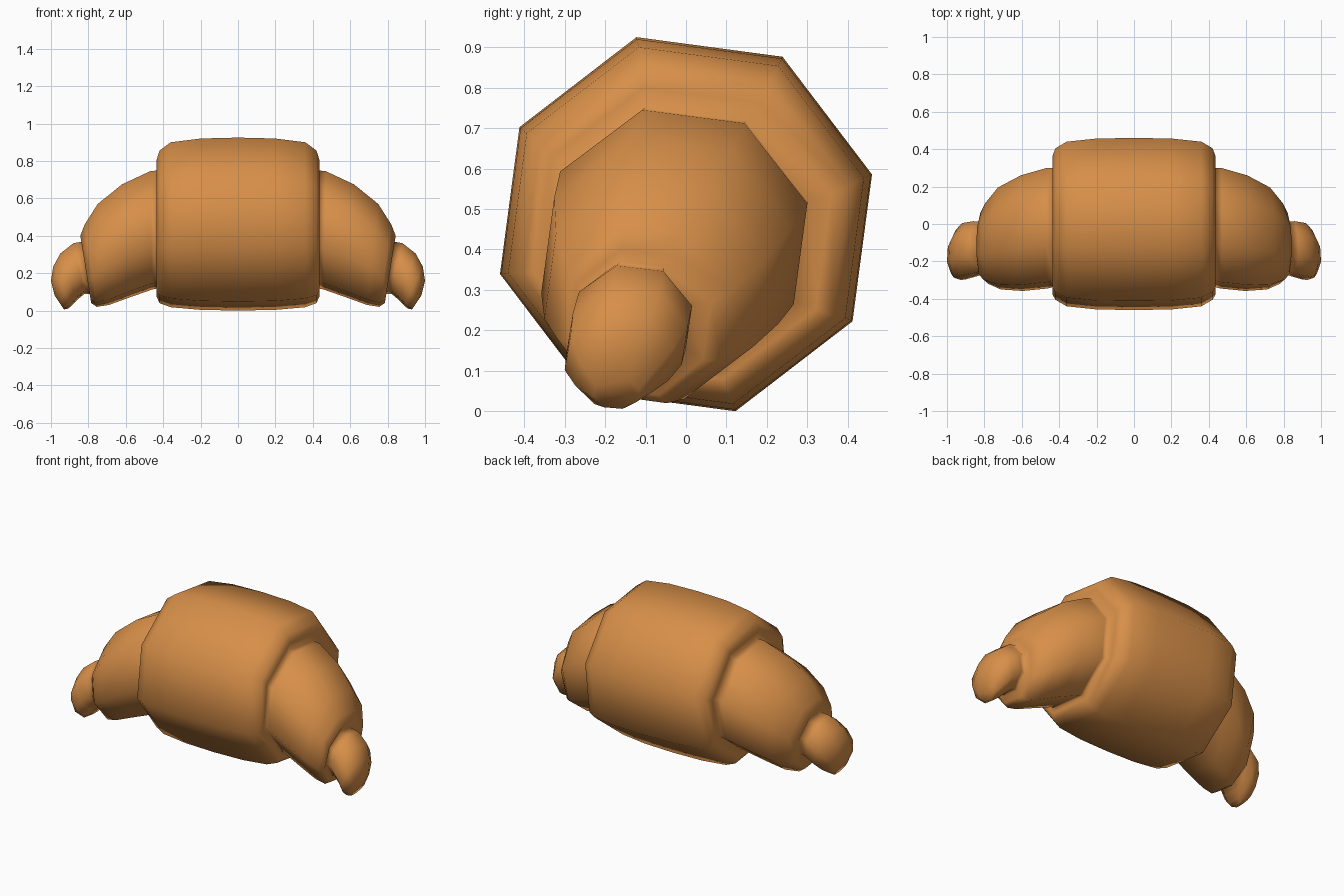
import bpy, bmesh, math

crust = bpy.data.materials.new("golden crust")
crust.diffuse_color = (0.68, 0.275, 0.066, 1)

SIDES = 8
TURN = math.radians(14.9)   # roll of the octagonal section
FIT = math.cos(TURN)        # octagon extent relative to its radius

# Right half, middle to tip. Each ring: top x, top z, bottom x, bottom z, y min, y max
rings = [
    # thick middle roll
    (0.00, 0.925, 0.00, 0.00, -0.460, 0.460),
    (0.20, 0.92, 0.20, 0.004, -0.457, 0.457),
    (0.36, 0.90, 0.36, 0.018, -0.440, 0.440),
    (0.42, 0.855, 0.42, 0.04, -0.405, 0.405),
    (0.437, 0.80, 0.437, 0.08, -0.375, 0.36),
    # fold, then side roll
    (0.425, 0.75, 0.425, 0.12, -0.335, 0.30),
    (0.47, 0.745, 0.46, 0.112, -0.345, 0.30),
    (0.62, 0.675, 0.58, 0.07, -0.358, 0.26),
    (0.75, 0.57, 0.69, 0.03, -0.35, 0.195),
    (0.82, 0.46, 0.755, 0.02, -0.32, 0.11),
    (0.843, 0.40, 0.785, 0.04, -0.29, 0.06),
    # fold, then small tip
    (0.825, 0.37, 0.785, 0.09, -0.265, 0.01),
    (0.88, 0.36, 0.82, 0.09, -0.28, 0.015),
    (0.95, 0.305, 0.862, 0.055, -0.295, 0.005),
    (0.988, 0.235, 0.89, 0.025, -0.30, -0.03),
    (1.00, 0.16, 0.91, 0.01, -0.275, -0.075),
    (0.98, 0.08, 0.93, 0.006, -0.23, -0.115),
]


def add_ring(bm, ring, side):
    """Octagonal section, stretched between its top and bottom points."""
    tx, tz, bx, bz, y0, y1 = ring
    verts = []
    for k in range(SIDES):
        a = TURN + k * math.tau / SIDES
        c, s = math.cos(a) / FIT, math.sin(a) / FIT
        x = (tx + bx) / 2 + s * (tx - bx) / 2
        z = (tz + bz) / 2 + s * (tz - bz) / 2
        y = (y0 + y1) / 2 + c * (y1 - y0) / 2
        verts.append(bm.verts.new((side * x, y, z)))
    return verts


# Loft the whole pastry from left tip to right tip
bm = bmesh.new()
loops = [add_ring(bm, r, -1) for r in reversed(rings[1:])]
loops += [add_ring(bm, r, 1) for r in rings]
for a, b in zip(loops, loops[1:]):
    for k in range(SIDES):
        n = (k + 1) % SIDES
        bm.faces.new((a[k], a[n], b[n], b[k]))
bm.faces.new(loops[0])
bm.faces.new(loops[-1])
bmesh.ops.recalc_face_normals(bm, faces=bm.faces)
for f in bm.faces:
    f.smooth = True

mesh = bpy.data.meshes.new("croissant")
bm.to_mesh(mesh)
bm.free()
mesh.materials.append(crust)
croissant = bpy.data.objects.new("croissant", mesh)
bpy.context.collection.objects.link(croissant)
